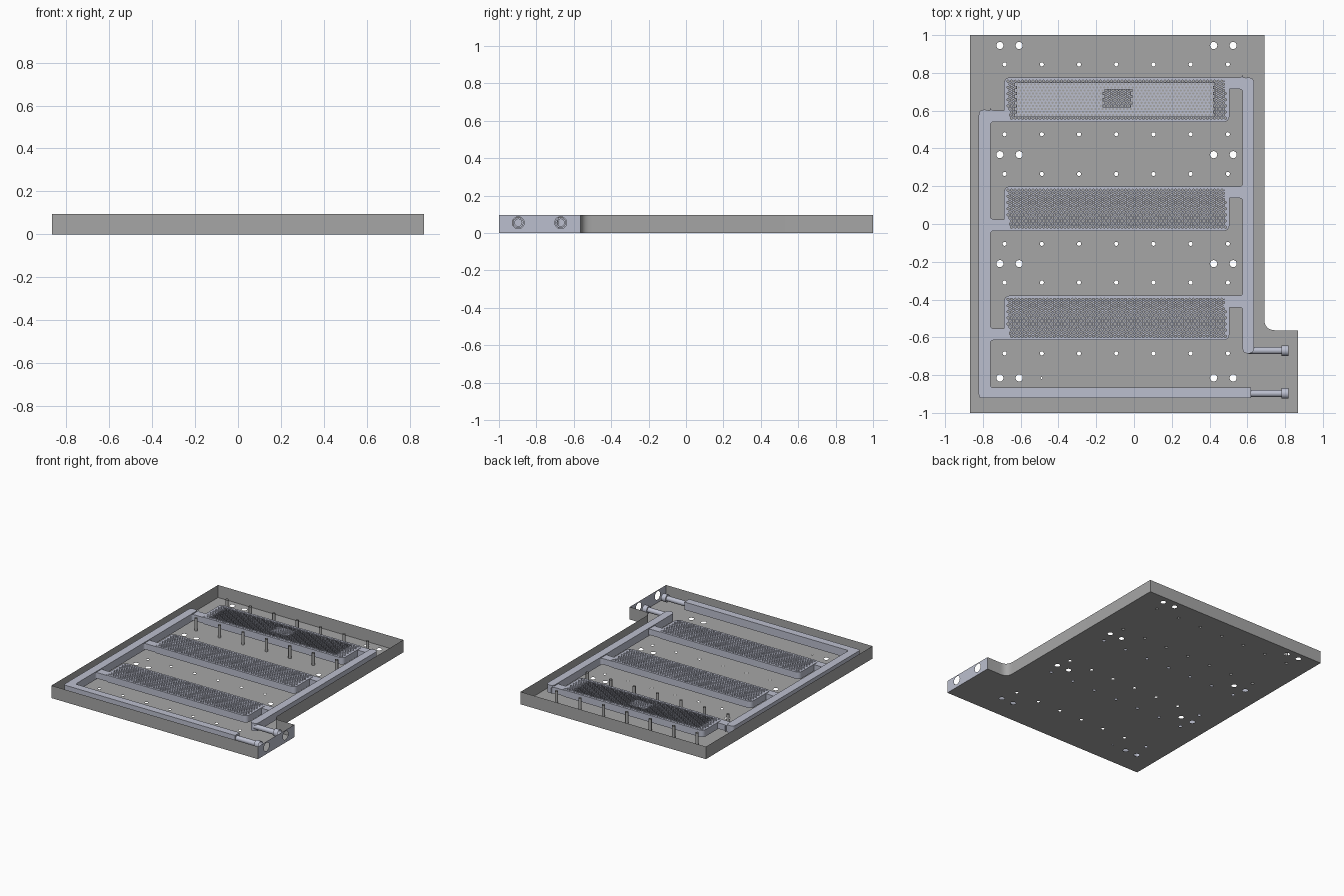
import bpy, bmesh
from math import cos, sin, pi
from mathutils import Vector

cube = bpy.data.objects.get("Cube")
if cube:
    bpy.data.objects.remove(cube)


def material(name, color):
    m = bpy.data.materials.new(name)
    m.use_nodes = True
    m.diffuse_color = color
    m.node_tree.nodes["Principled BSDF"].inputs["Base Color"].default_value = color
    return m


GREY = material("plate grey", (0.38, 0.38, 0.38, 1))
BLUE = material("machined blue grey", (0.50, 0.52, 0.62, 1))
UP = Vector((0, 0, 1))


def finish(name, bm, mats, normals=True):
    if normals:
        bmesh.ops.recalc_face_normals(bm, faces=bm.faces[:])
    mesh = bpy.data.meshes.new(name)
    bm.to_mesh(mesh)
    bm.free()
    for m in mats:
        mesh.materials.append(m)
    ob = bpy.data.objects.new(name, mesh)
    bpy.context.collection.objects.link(ob)
    bpy.ops.object.select_all(action='DESELECT')
    ob.select_set(True)
    bpy.context.view_layer.objects.active = ob
    bpy.ops.object.shade_smooth_by_angle(angle=0.6)


def fillet(points, steps=6):
    """Outline from (x, y, radius) corners."""
    out = []
    for i, (x, y, r) in enumerate(points):
        p = Vector((x, y))
        if r == 0:
            out.append(p)
            continue
        a, b = (Vector(points[j % len(points)][:2]) for j in (i - 1, i + 1))
        a, b = p + (a - p).normalized() * r, p + (b - p).normalized() * r
        for k in range(steps + 1):
            t = k / steps
            out.append(a * (1 - t) ** 2 + p * 2 * t * (1 - t) + b * t * t)
    return out


def rect(x0, y0, x1, y1, r=0):
    return fillet([(x0, y0, r), (x1, y0, r), (x1, y1, r), (x0, y1, r)])


def circle(x, y, r, n=16):
    return [Vector((x + r * cos(2 * pi * k / n), y + r * sin(2 * pi * k / n))) for k in range(n)]


def loop(bm, pts):
    return [bm.verts.new(p) for p in pts]


def at(pts, z):
    return [(p[0], p[1], z) for p in pts]


def fill(bm, loops, normal=UP):
    """Flat sheet bounded by the first loop, with the others as holes."""
    pairs = [(l[i - 1], l[i]) for l in loops for i in range(len(l))]
    edges = [bm.edges.get(pair) or bm.edges.new(pair) for pair in pairs]
    bmesh.ops.triangle_fill(bm, edges=edges, use_beauty=True, normal=normal)


def wall(bm, pts, z0, z1, skip=None):
    low, high = loop(bm, at(pts, z0)), loop(bm, at(pts, z1))
    for i in range(len(pts)):
        if not (skip and skip(pts[i - 1], pts[i])):
            bm.faces.new((low[i - 1], low[i], high[i], high[i - 1]))
    return low, high


def prism(name, pts, z0, z1, mat):
    bm = bmesh.new()
    low, high = wall(bm, pts, z0, z1)
    bm.faces.new(low)
    bm.faces.new(high)
    finish(name, bm, [mat])


# Layout
H = 0.095
LUG_X, LUG_Y = 0.868, -0.563
PORTS = (-0.897, -0.67)
PORT_Z = 0.055
small_x = [-0.685 + 0.197 * i for i in range(7)]
small_rows = (0.845, 0.475, 0.265, -0.105, -0.31, -0.685)
big_x = (-0.71, -0.608, 0.422, 0.525)
big_rows = (0.945, 0.367, -0.21, -0.815)
outline = fillet([(-0.868, -1, 0), (LUG_X, -1, 0), (LUG_X, LUG_Y, 0),
                  (0.69, LUG_Y, 0.06), (0.69, 1, 0), (-0.868, 1, 0)])

# Base sheet with drilled holes
holes = [circle(x, y, 0.011, 12) for y in small_rows for x in small_x]
holes += [circle(x, y, 0.019) for y in big_rows for x in big_x]
holes.append(circle(-0.49, -0.815, 0.005, 8))
bm = bmesh.new()
fill(bm, [loop(bm, at(p, 0)) for p in [outline] + holes])
finish("base_sheet", bm, [GREY])

# Outer wall, open at the lug end
bm = bmesh.new()
wall(bm, outline, 0, H, lambda a, b: a.x > 0.86 and b.x > 0.86)
finish("outer_wall", bm, [GREY])

# Lug end face with two port holes
bm = bmesh.new()
shapes = [rect(-1, 0, LUG_Y, H)] + [circle(y, PORT_Z, 0.032, 24) for y in PORTS]
fill(bm, [loop(bm, [(LUG_X, p.x, p.y) for p in s]) for s in shapes], Vector((1, 0, 0)))
finish("lug_port_face", bm, [BLUE])

# Standing sleeves around the rear chamber
bm = bmesh.new()
for y in small_rows[:2]:
    for x in small_x:
        wall(bm, circle(x, y, 0.011, 12), 0, H)
finish("rear_sleeves", bm, [GREY])

# Main channels
prism("supply_channel", fillet([(-0.822, 0.605, 0.028), (-0.822, -0.922, 0.02),
      (0.62, -0.922, 0), (0.62, -0.865, 0), (-0.76, -0.865, 0.015),
      (-0.76, 0.605, 0.028)]), 0.025, 0.084, BLUE)
prism("return_channel", rect(0.575, -0.685, 0.635, 0.775, 0.028), 0.025, 0.084, BLUE)


# Finned chambers with a staggered field of round pins
def chamber(name, y0, open_top):
    x0, x1, y1 = -0.688, 0.505, y0 + 0.236
    bottom, top, m = 0.028, 0.08, 0.012
    bm = bmesh.new()
    body = rect(x0, y0, x1, y1, 0.035)
    low, high = wall(bm, body, bottom, top)
    bm.faces.new(low)
    fx, fy = x0 + m, y0 + m
    nx, ny = 62, 13
    w, h = (x1 - x0 - 2 * m) / nx, (y1 - y0 - 2 * m) / ny
    fill(bm, [high, loop(bm, at(rect(fx, fy, x1 - m, y1 - m), top))])
    bmesh.ops.recalc_face_normals(bm, faces=bm.faces[:])

    def is_open(x, y):
        inside = -0.62 < x < 0.425 and y0 + 0.035 < y < y1 - 0.035
        patch = abs(x + 0.087) < 0.078 and abs(y - 0.66) < 0.05
        return open_top and inside and not patch

    ring = [(1, 0), (1, 1), (0, 1), (-1, 1), (-1, 0), (-1, -1), (0, -1), (1, -1)]
    for j in range(ny):
        cy = fy + (j + 0.5) * h
        shift = j % 2
        if shift:
            for ex in (fx, x1 - m - w / 2):
                bm.faces.new(loop(bm, at(rect(ex, cy - h / 2, ex + w / 2, cy + h / 2), top)))
        for i in range(nx - shift):
            cx = fx + (i + 0.5 + shift / 2) * w
            pin = circle(cx, cy, 0.0062, 8)
            foot, rim = wall(bm, pin, bottom + 0.001, top)
            bm.faces.new(foot).material_index = 1
            if not is_open(cx, cy):
                edge = loop(bm, [(cx + a * w / 2, cy + b * h / 2, top) for a, b in ring])
                for k in range(8):
                    bm.faces.new((rim[k - 1], edge[k - 1], edge[k], rim[k]))
    finish(name, bm, [BLUE, GREY], False)

    # Inlet on one side, outlet on the other
    prism(name + "_inlet", rect(-0.775, y0, -0.66, y0 + 0.062), 0.032, 0.077, BLUE)
    prism(name + "_outlet", rect(0.48, y1 - 0.062, 0.59, y1), 0.032, 0.077, BLUE)
    # Flared throats beside the main channels
    for side, x, y, d in (("inlet", -0.762, y0, 1), ("outlet", 0.577, y1 - 0.062, -1)):
        for tag, yy, s in (("front", y, -1), ("rear", y + 0.062, 1)):
            r = 0.018
            pts = [Vector((x, yy))]
            pts += [Vector((x + d * r * (1 - sin(t * pi / 8)), yy + s * r * (1 - cos(t * pi / 8))))
                    for t in range(5)]
            prism(f"{name}_{side}_{tag}_flare", pts, 0.032, 0.077, BLUE)


chamber("rear_chamber", 0.54, True)
chamber("middle_chamber", -0.037, False)
chamber("front_chamber", -0.615, False)

# Drilled ports with counterbores and a conical drill tip
for name, y in zip(("supply_port", "return_port"), PORTS):
    bm = bmesh.new()
    profile = [(0.594, 0.001), (0.608, 0.019), (0.782, 0.019), (0.782, 0.028), (0.819, 0.028)]
    rings = [loop(bm, [(x, p.x, p.y) for p in circle(y, PORT_Z, r, 24)]) for x, r in profile]
    for a, b in zip(rings, rings[1:]):
        for k in range(24):
            bm.faces.new((a[k - 1], a[k], b[k], b[k - 1]))
    finish(name, bm, [BLUE])
